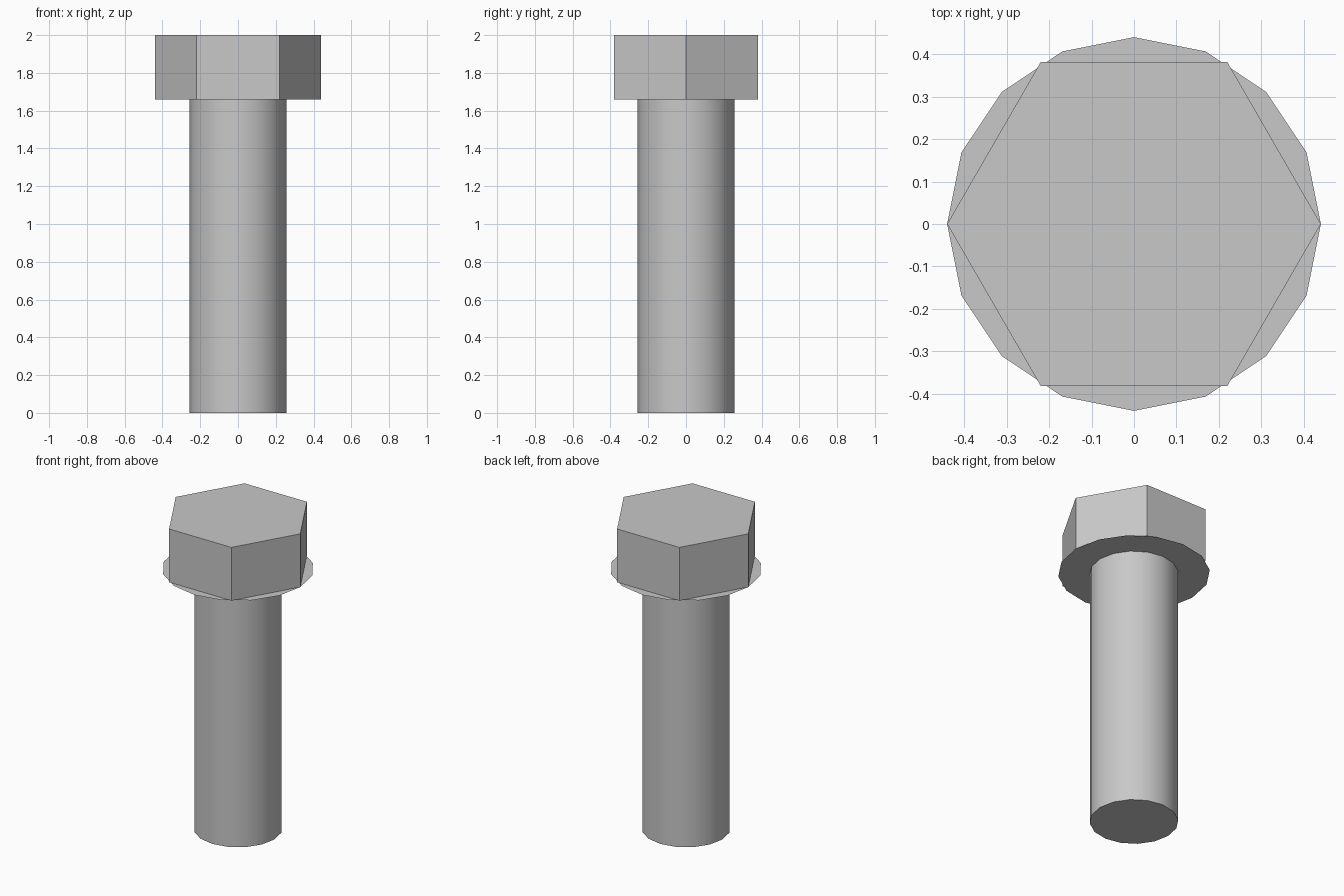
import bpy
import bmesh
from math import cos, sin, pi, radians

cube = bpy.data.objects.get("Cube")
if cube:
    bpy.data.objects.remove(cube, do_unlink=True)

SHAFT_RADIUS = 0.257
HEAD_RADIUS = 0.44
HEAD_BASE = 1.66
TOP = 2.0
ROUND_SIDES = 16

steel = bpy.data.materials.new("steel grey")
steel.use_nodes = True
grey = (0.58, 0.58, 0.58, 1)
steel.diffuse_color = grey
steel.node_tree.nodes["Principled BSDF"].inputs["Base Color"].default_value = grey


def lathe(name, sides, profile, cap_start=False, cap_end=False):
    """Join rings of (radius, height) with quads, closing either end on request."""
    bm = bmesh.new()
    rings = []
    for radius, z in profile:
        angles = [2 * pi * i / sides for i in range(sides)]
        rings.append([bm.verts.new((radius * cos(a), radius * sin(a), z)) for a in angles])
    for low, high in zip(rings, rings[1:]):
        for i in range(sides):
            j = (i + 1) % sides
            bm.faces.new((low[i], low[j], high[j], high[i]))
    if cap_start:
        bm.faces.new(rings[0][::-1])
    if cap_end:
        bm.faces.new(rings[-1])
    mesh = bpy.data.meshes.new(name)
    bm.to_mesh(mesh)
    bm.free()
    mesh.materials.append(steel)
    obj = bpy.data.objects.new(name, mesh)
    bpy.context.collection.objects.link(obj)
    return obj


# Round shaft, closed at the foot
shaft = lathe("shaft", ROUND_SIDES, [(SHAFT_RADIUS, 0), (SHAFT_RADIUS, HEAD_BASE)], cap_start=True)

# Paper-thin washer face under the head, facing down
lathe("washer_face", ROUND_SIDES, [(SHAFT_RADIUS, HEAD_BASE), (HEAD_RADIUS, HEAD_BASE)])

# Hexagonal head, closed on top
lathe("hex_head", 6, [(HEAD_RADIUS, HEAD_BASE), (HEAD_RADIUS, TOP)], cap_end=True)

# Smooth the shaft wall, keep its foot edge sharp
bpy.ops.object.select_all(action="DESELECT")
shaft.select_set(True)
bpy.context.view_layer.objects.active = shaft
bpy.ops.object.shade_smooth_by_angle(angle=radians(30))
